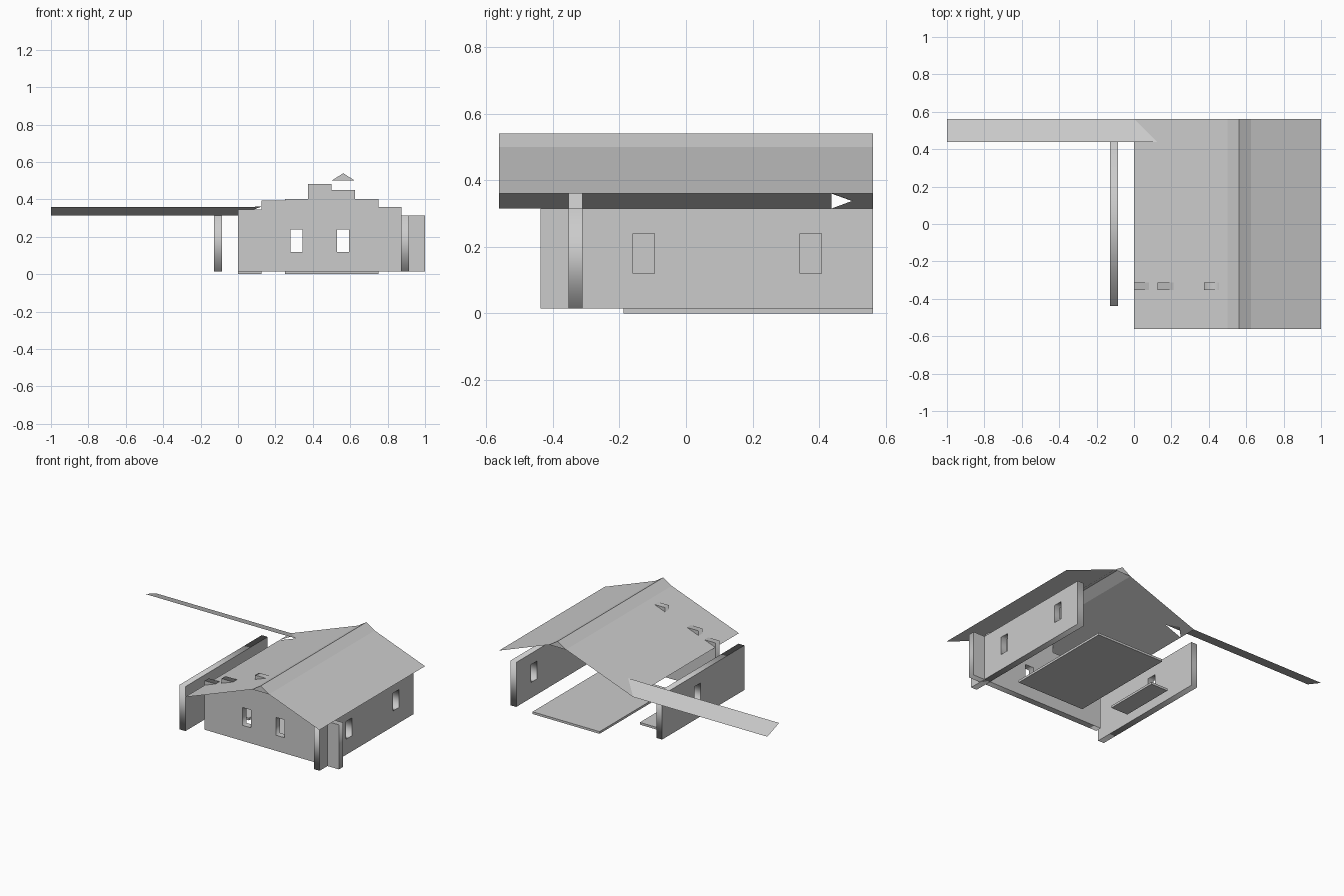
import bpy, bmesh
from math import pi

if "Cube" in bpy.data.objects:
    bpy.data.objects.remove(bpy.data.objects["Cube"])

def sheet(name, faces):
    """Thin open surface made from a few corner loops."""
    bm = bmesh.new()
    for f in faces:
        bm.faces.new([bm.verts.new(p) for p in f])
    bmesh.ops.remove_doubles(bm, verts=bm.verts, dist=0.0005)
    me = bpy.data.meshes.new(name)
    bm.to_mesh(me)
    bm.free()
    ob = bpy.data.objects.new(name, me)
    bpy.context.collection.objects.link(ob)
    return ob

def box(name, x0, x1, y0, y1, z0, z1):
    bpy.ops.mesh.primitive_cube_add(size=1, location=((x0+x1)/2, (y0+y1)/2, (z0+z1)/2))
    ob = bpy.context.object
    ob.name = name
    ob.scale = (x1-x0, y1-y0, z1-z0)
    return ob

def wall(name, outline, windows, thick, loc, rot):
    """Outline with window holes, extruded to a slab and turned upright."""
    cu = bpy.data.curves.new(name, 'CURVE')
    cu.dimensions, cu.fill_mode, cu.extrude = '2D', 'BOTH', thick/2
    holes = [[(c-.032, .12), (c+.032, .12), (c+.032, .24), (c-.032, .24)] for c in windows]
    for loop in [outline] + holes:
        sp = cu.splines.new('POLY')
        sp.points.add(len(loop)-1)
        for p, (u, v) in zip(sp.points, loop):
            p.co = (u, v, 0, 1)
        sp.use_cyclic_u = True
    tmp = bpy.data.objects.new(name + "_curve", cu)
    bpy.context.collection.objects.link(tmp)
    bpy.context.view_layer.update()
    dg = bpy.context.evaluated_depsgraph_get()
    me = bpy.data.meshes.new_from_object(tmp.evaluated_get(dg))
    bpy.data.objects.remove(tmp)
    ob = bpy.data.objects.new(name, me)
    bpy.context.collection.objects.link(ob)
    ob.location, ob.rotation_euler = loc, rot
    return ob

B, T = .015, .315   # wall base and eave height

# front wall with stepped gable top
tops = [.345, .393, .403, .483, .45, .403, .36, T]
steps = [(0, B)]
for i, t in enumerate(tops):
    steps += [(i*.125, t), ((i+1)*.125, t)]
steps.append((1, B))
wall("front_wall", steps, [.312, .562], .042, (0, -.333, 0), (pi/2, 0, 0))

# side walls
def rect(a, b):
    return [(a, B), (b, B), (b, T), (a, T)]
side = (pi/2, 0, pi/2)
wall("right_wall", rect(-.4375, .5625), [-.127, .375], .044, (.893, 0, 0), side)
wall("left_wall", rect(-.4375, .4375), [.0625], .044, (-.107, 0, 0), side)

# floor slabs
box("main_floor", .25, .75, -.1875, .5625, 0, B)
box("small_floor", 0, .125, -.0625, .3125, 0, B)

# main roof: eaves, slopes and steeper ridge cap
F, K, M = -.5625, .5625, .4375
prof = [(.125, .361), (.5, .5), (.5625, .54), (.625, .5), (1, .36)]
roof = [[(a, F, za), (b, F, zb), (b, K, zb), (a, K, za)]
        for (a, za), (b, zb) in zip(prof, prof[1:])]
roof.append([(0, F, T), (.125, F, .361), (.125, M, .361), (0, M, T)])
sheet("main_roof", roof)
sheet("ridge_ends", [[(.5, y, .5), (.625, y, .5), (.5625, y, .54)] for y in (F, K)])

# valley corner where the side roof meets the main slope
c = (.0625, .5, .338)
p, q, r, s = (0, M, T), (0, K, T), (.125, K, .361), (.125, M, .361)
sheet("valley_corner", [[p, c, q], [q, c, r], [r, c, s], [(0, M, .36), s, q]])

# narrow side roof strip
sheet("side_roof", [[(-1, M, .36), (0, M, .36), (0, K, T), (-1, K, T)]])
